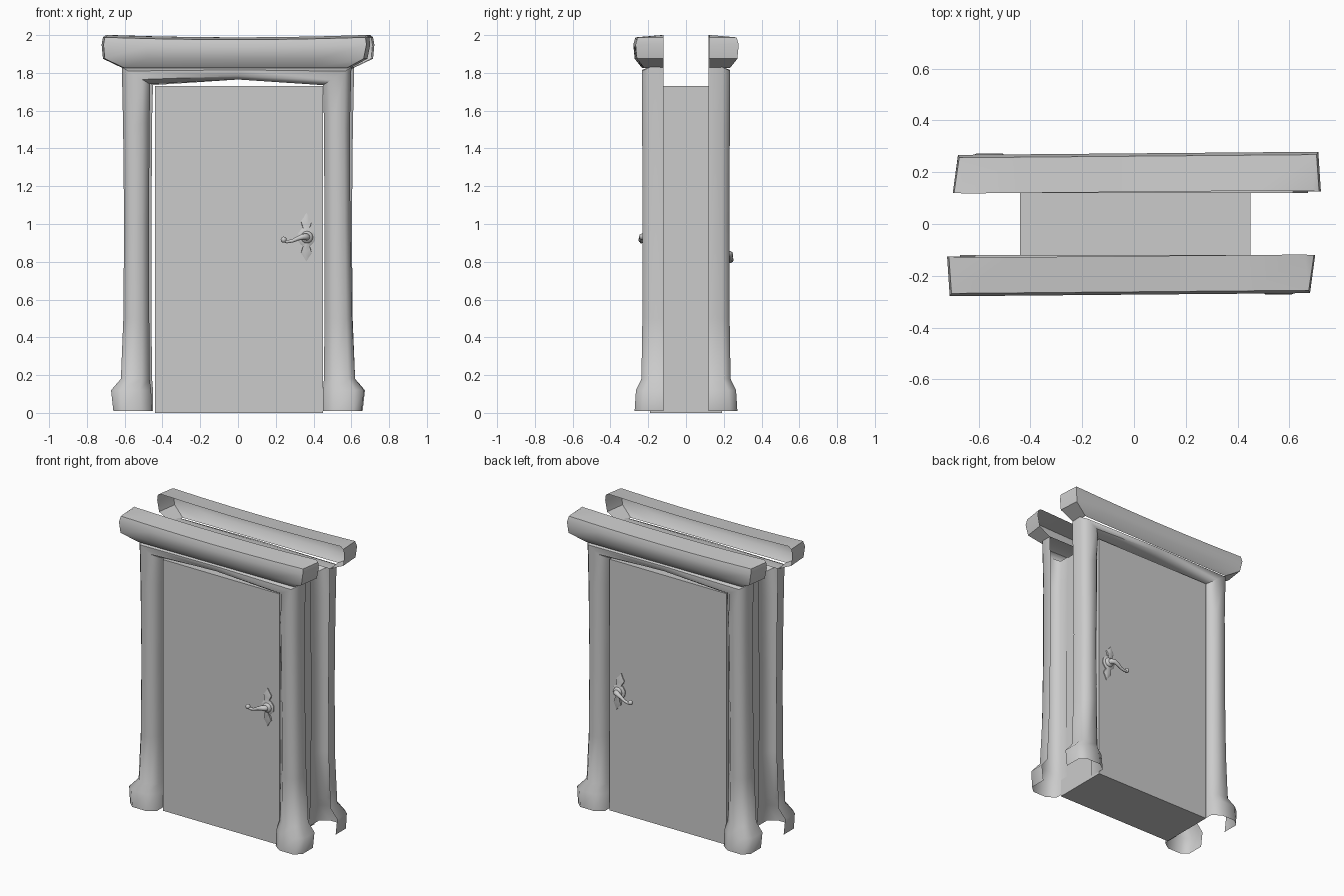
import bpy, bmesh, math
from mathutils import Vector, Matrix

if "Cube" in bpy.data.objects:
    bpy.data.objects.remove(bpy.data.objects["Cube"])


def finish(bm, name, matrix=None, angle=40, outward=True):
    if outward:
        bmesh.ops.recalc_face_normals(bm, faces=bm.faces)
    if matrix:
        bm.transform(matrix)
    me = bpy.data.meshes.new(name)
    bm.to_mesh(me)
    bm.free()
    ob = bpy.data.objects.new(name, me)
    bpy.context.collection.objects.link(ob)
    bpy.ops.object.select_all(action='DESELECT')
    ob.select_set(True)
    bpy.context.view_layer.objects.active = ob
    bpy.ops.object.shade_smooth_by_angle(angle=math.radians(angle))
    return ob


def skin(rows):
    """Quad grid through rows of equal length."""
    bm = bmesh.new()
    grid = [[bm.verts.new(p) for p in r] for r in rows]
    for a, b in zip(grid, grid[1:]):
        for i in range(len(a) - 1):
            bm.faces.new((a[i], a[i + 1], b[i + 1], b[i]))
    return bm


# Door slab
bm = bmesh.new()
bmesh.ops.create_cube(bm, size=1, matrix=Matrix.Translation((0.005, 0, 0.865))
                      @ Matrix.Diagonal((0.89, 0.38, 1.73, 1)))
finish(bm, "door_slab")


# Frame shell: posts and header swept as one open section, hollow at the rear
BACK = -0.12
# outer x, outer z, inner x, inner z, front y
stations = [
    (-.66, .01, -.455, .01, -.272), (-.672, .12, -.46, .12, -.265),
    (-.62, .18, -.468, .18, -.236), (-.607, .5, -.47, .5, -.231),
    (-.603, 1.0, -.472, 1.0, -.23), (-.608, 1.5, -.468, 1.55, -.232),
    (-.615, 1.83, -.465, 1.74, -.234), (0, 1.83, 0, 1.765, -.234),
    (.6, 1.83, .45, 1.735, -.234), (.592, 1.5, .455, 1.55, -.232),
    (.595, 1.0, .458, 1.0, -.23), (.605, .5, .458, .5, -.231),
    (.62, .18, .455, .18, -.236), (.667, .12, .45, .12, -.265),
    (.655, .01, .45, .01, -.272)]


def section(ox, oz, ix, iz, fy):
    pts = [(0, BACK), (0, fy + .04), (.22, fy), (.72, fy), (1, fy + .04), (1, BACK)]
    return [(ox + (ix - ox) * t, y, oz + (iz - oz) * t) for t, y in pts]


# Cornice rows: left x, right x, front y, z
cornice_rows = [(-.61, .595, -.232, 1.825), (-.715, .685, -.272, 1.875),
                (-.722, .70, -.279, 1.95), (-.715, .695, -.268, 1.988),
                (-.70, .68, -.13, 2.0)]


def cornice_row(xl, xr, fy, z):
    out = [(xl, BACK - .005, z)]
    for i in range(7):
        x = xl + .01 + (xr - xl - .03) * i / 6
        sag = .012 * (1 - (2 * i / 6 - 1) ** 2)
        out.append((x, fy + .012 * i / 6, z - (sag if z > 1.9 else 0)))
    out.append((xr, BACK, z))
    return out


for side, turn in (("front", 0), ("back", math.pi)):
    m = Matrix.Rotation(turn, 4, 'Z')
    finish(skin([section(*s) for s in stations]), side + "_frame", m, 60)
    finish(skin([cornice_row(*r) for r in cornice_rows]), side + "_cornice", m, 38)


# Handles: pointed plate, round boss and curved tapering lever
half = [(.0, .13), (.014, .105), (.029, .085), (.024, .065), (.015, .05),
        (.03, .038), (.044, .02), (.047, 0)]
outline = half + [(x, -z) for x, z in half[-2::-1]]
outline += [(-x, z) for x, z in outline[-2:0:-1]]


def handle(name, m):
    bm = bmesh.new()
    rings = [[bm.verts.new((x * s, y, z * s)) for x, z in outline]
             for s, y in ((1, 0), (1, -.006), (.7, -.014))]
    n = len(outline)
    for a, b in zip(rings, rings[1:]):
        for i in range(n):
            bm.faces.new((a[i], a[(i + 1) % n], b[(i + 1) % n], b[i]))
    bm.faces.new(rings[-1])
    finish(bm, name + "_plate", m, 50)

    bm = bmesh.new()
    bmesh.ops.create_uvsphere(bm, u_segments=16, v_segments=8, radius=1,
                              matrix=Matrix.Translation((.003, -.014, 0))
                              @ Matrix.Diagonal((.032, .018, .032, 1)))
    finish(bm, name + "_boss", m, 60)

    path = [(.003, -.015, 0, .019), (0, -.035, .002, .018), (-.018, -.043, .003, .016),
            (-.045, -.046, -.006, .012), (-.075, -.046, -.02, .009),
            (-.103, -.046, -.024, .009), (-.118, -.046, -.018, .009)]
    pts = [Vector(p[:3]) for p in path]
    rows = []
    for i, p in enumerate(pts):
        d = (pts[min(i + 1, len(pts) - 1)] - pts[max(i - 1, 0)]).normalized()
        u = d.cross(Vector((0, 0, 1))).normalized()
        v = d.cross(u)
        rows.append([p + path[i][3] * (u * math.cos(k * math.tau / 10) + v * math.sin(k * math.tau / 10))
                     for k in range(11)])
    bm = skin(rows)
    bmesh.ops.remove_doubles(bm, verts=bm.verts, dist=1e-5)
    bmesh.ops.create_uvsphere(bm, u_segments=12, v_segments=8, radius=.016,
                              matrix=Matrix.Translation((-.12, -.046, -.013)))
    finish(bm, name + "_lever", m, 60)


handle("front_handle", Matrix.Translation((.362, -.19, .93)))
handle("back_handle", Matrix.Translation((.375, .19, .84))
       @ Matrix.Rotation(math.radians(-8), 4, 'Y') @ Matrix.Diagonal((1, -1, 1, 1)))
